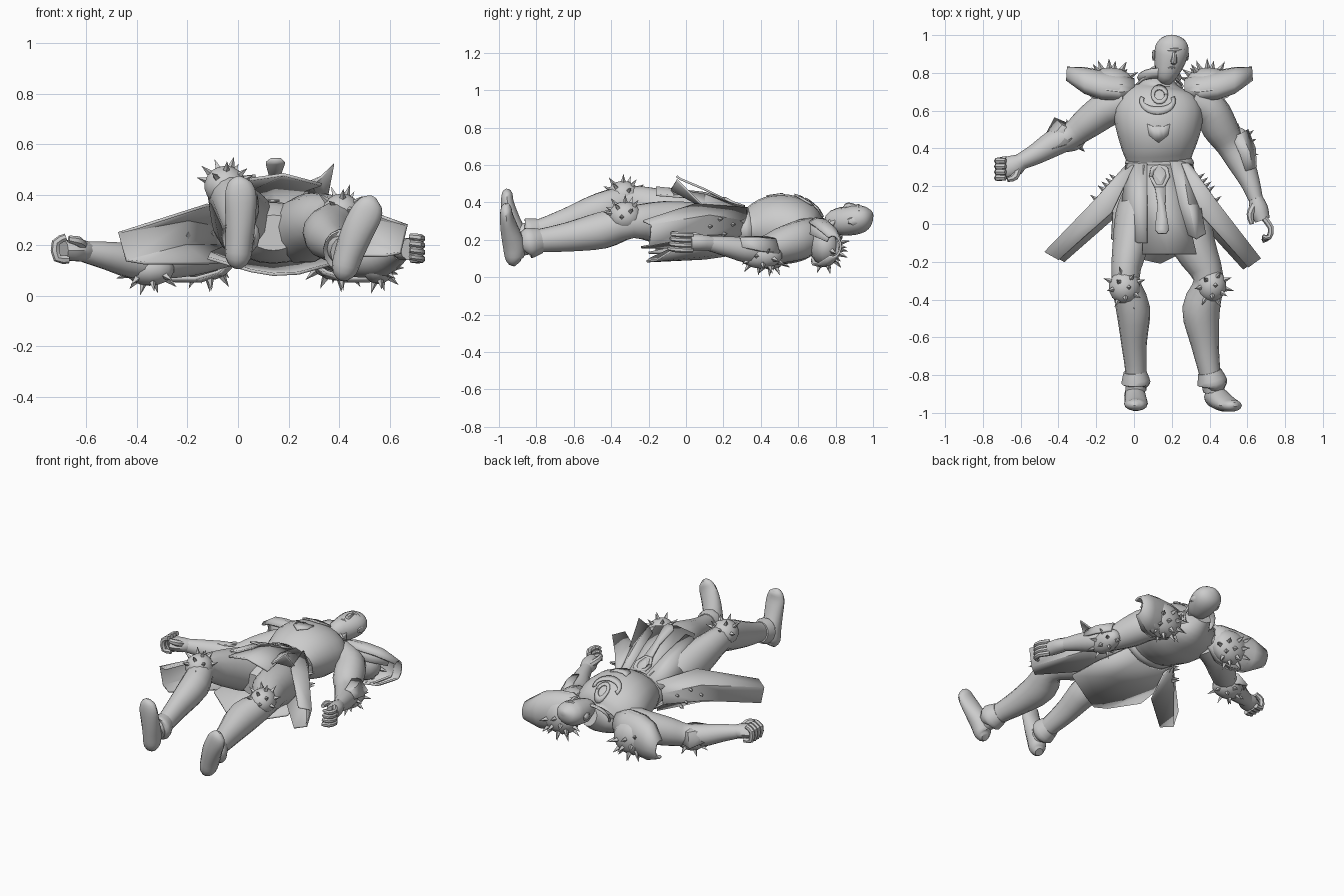
import bpy, bmesh, math
from mathutils import Vector as V
from mathutils.bvhtree import BVHTree

grey = bpy.data.materials.new("plain_grey")
grey.diffuse_color = (0.6, 0.6, 0.6, 1)
X, Y, Z = V((1, 0, 0)), V((0, 1, 0)), V((0, 0, 1))
MID = 0.135  # body centre line


def finish(name, bm, angle=40, thick=0):
    bmesh.ops.recalc_face_normals(bm, faces=bm.faces)
    me = bpy.data.meshes.new(name)
    bm.to_mesh(me)
    bm.free()
    me.materials.append(grey)
    ob = bpy.data.objects.new(name, me)
    bpy.context.collection.objects.link(ob)
    bpy.ops.object.select_all(action='DESELECT')
    ob.select_set(True)
    bpy.context.view_layer.objects.active = ob
    bpy.ops.object.shade_smooth_by_angle(angle=math.radians(angle))
    if thick:
        m = ob.modifiers.new("thickness", 'SOLIDIFY')
        m.thickness, m.offset = thick, 0
    return ob


def smooth_path(pts, sub):
    p = [V(q) for q in pts]
    p = [p[0]] + p + [p[-1]]
    out = []
    for i in range(1, len(p) - 2):
        a, b, c, d = p[i - 1:i + 3]
        for k in range(sub):
            t = k / sub
            out.append(0.5 * (2 * b + (c - a) * t + (2 * a - 5 * b + 4 * c - d) * t * t
                              + (3 * b - a - 3 * c + d) * t ** 3))
    return out + [p[-1]]


def tube(name, stations, ref=Z, n=14, sub=3):
    """Oval limb through stations (x, y, z, half width, half depth)."""
    st = smooth_path(stations, sub)
    bm = bmesh.new()
    rings = []
    for i, s in enumerate(st):
        t = (st[min(i + 1, len(st) - 1)] - st[max(i - 1, 0)]).to_3d().normalized()
        side = t.cross(ref).normalized()
        up = side.cross(t)
        rings.append([bm.verts.new(s.to_3d() + side * s[3] * math.cos(a) + up * s[4] * math.sin(a))
                      for a in (2 * math.pi * k / n for k in range(n))])
    for r, q in zip(rings, rings[1:]):
        for k in range(n):
            bm.faces.new((r[k], r[k - 1], q[k - 1], q[k]))
    bm.faces.new(rings[0])
    bm.faces.new(rings[-1])
    return finish(name, bm)


def sheet(name, rows, thick=0.012, angle=35):
    bm = bmesh.new()
    g = [[bm.verts.new(p) for p in r] for r in rows]
    for r, q in zip(g, g[1:]):
        for k in range(len(r) - 1):
            bm.faces.new((r[k], r[k + 1], q[k + 1], q[k]))
    return finish(name, bm, angle, thick)


def spikes(name, spots, size, sides=4):
    bm = bmesh.new()
    for pos, d in spots:
        m = d.to_track_quat('Z', 'Y').to_matrix().to_4x4()
        m.translation = pos + d * size * 0.6
        bmesh.ops.create_cone(bm, cap_ends=True, segments=sides, radius1=size * 0.48,
                              radius2=0, depth=size * 1.6, matrix=m)
    finish(name, bm, 20)


def spiked_guard(name, c, radii, facing, count, size, reach=0.25):
    c, f = V(c), V(facing).normalized()
    bm = bmesh.new()
    bmesh.ops.create_uvsphere(bm, u_segments=14, v_segments=9, radius=1)
    for v in bm.verts:
        v.co = c + V(v.co[k] * radii[k] for k in range(3))
    finish(name, bm)
    spots = []
    for i in range(count):
        z = 1 - 2 * (i + 0.5) / count
        a, r = i * 2.39996, math.sqrt(1 - z * z)
        d = V((r * math.cos(a), r * math.sin(a), z))
        if d.dot(f) > reach:
            spots.append((c + V(d[k] * radii[k] for k in range(3)), d))
    spikes(name + "_spikes", spots, size)


def flip(p, s=1.0):
    return (MID + (MID - p[0]) * s, *p[1:])


# torso and pelvis
torso = tube("torso", [(.14, -.04, .25, .1, .07), (.14, .06, .25, .18, .12), (.14, .2, .25, .175, .115),
                       (.135, .31, .255, .165, .105), (.13, .4, .265, .195, .15), (.13, .5, .27, .225, .175),
                       (.13, .6, .255, .235, .165), (.13, .69, .235, .19, .125), (.135, .75, .235, .09, .085),
                       (.145, .81, .26, .06, .06)], n=20)
skin = BVHTree.FromPolygons([v.co for v in torso.data.vertices], [p.vertices for p in torso.data.polygons])


def drape(name, rows, lift=0.008):
    out = []
    for r in rows:
        hits = [(skin.ray_cast(V((x, y, 1)), -Z)[0], x, y) for x, y in r]
        out.append([(x, y, (h.z if h else .3) + lift) for h, x, y in hits])
    sheet(name, out, 0.009)


def arc(cx, cy, rx, ry, a0, a1, n=14):
    return [(cx + rx * math.cos(a), cy + ry * math.sin(a))
            for a in (math.radians(a0 + (a1 - a0) * k / n) for k in range(n + 1))]


# chest ornaments
drape("chest_ring", [arc(.135, .685, .045, .05, 0, 360), arc(.135, .685, .026, .028, 0, 360)])
drape("chest_crescent", [arc(.125, .65, .095, .07, 160, 380), arc(.125, .655, .075, .035, 160, 380)])
drape("breastplate_crest", [[(.07, .53), (.105, .515), (.13, .52), (.155, .515), (.19, .53)],
                            [(.08, .47), (.105, .45), (.13, .43), (.155, .45), (.18, .47)]], .003)

# collar
sheet("collar", [[(MID + r * math.cos(a), .755 + .4 * r * math.sin(a) - dy, z + .075 * math.sin(a))
                  for a in (2 * math.pi * k / 16 for k in range(17))]
                 for r, dy, z in ((.125, .03, .245), (.1, 0, .26), (.115, -.025, .27))])

# head
tube("head", [(.155, .765, .27, .045, .035), (.17, .795, .295, .06, .065), (.185, .85, .3, .08, .078),
              (.2, .92, .31, .09, .078), (.205, .965, .325, .075, .06), (.207, .99, .333, .042, .032),
              (.208, 1, .335, .012, .01)], n=16)
tube("nose", [(.213, .915, .373, .01, .012), (.213, .88, .38, .014, .018), (.21, .858, .377, .018, .018),
              (.208, .85, .365, .012, .008)], n=8, sub=2)
tube("brow", [(.15, .915, .357, .01, .01), (.21, .92, .381, .012, .011), (.265, .925, .348, .01, .01)], n=8)
tube("mouth", [(.17, .825, .363, .006, .006), (.195, .828, .368, .009, .009), (.22, .83, .358, .006, .006)], n=8)
for name, x in (("left_ear", .107), ("right_ear", .278)):
    tube(name, [(x, .865, .3, .008, .012), (x, .895, .3, .013, .024), (x, .918, .295, .008, .014)], n=8)

# shoulder armour, mirrored
for side in (0, 1):
    f = flip if side else (lambda p: p)
    tag = ("left", "right")[side]
    spiked_guard(tag + "_shoulder_dome", f((-.125, .745, .17)), (.125, .085, .11),
                 (0, .75, -.65), 46, .035, .3)
    for layer, grow, lo in (("upper", 1, -35), ("lower", .85, -65)):
        rows = []
        for x, y, z, r in ((.0, .715, .22, .06), (-.08, .705, .2, .1), (-.17, .715, .185, .11),
                           (-.26, .74, .175, .1), (-.355, .785, .165, .05)):
            x = x * grow - .01 * (1 - grow)
            rows.append([f((x, y + r * .85 * grow * math.sin(a), z + r * 1.15 * math.cos(a)))
                         for a in (math.radians(lo + (205 - lo) * k / 9) for k in range(10))])
        sheet(f"{tag}_shoulder_{layer}_plate", rows)

# arms
tube("left_arm", [(-.03, .65, .22, .1, .1), (-.14, .61, .19, .095, .1), (-.24, .54, .16, .085, .09),
                  (-.33, .47, .135, .068, .07), (-.42, .43, .14, .07, .07), (-.52, .37, .16, .055, .056),
                  (-.61, .325, .175, .042, .042)])
tube("right_arm", [(.3, .66, .22, .1, .1), (.4, .61, .2, .095, .105), (.455, .51, .17, .095, .095),
                   (.51, .42, .145, .077, .075), (.565, .33, .145, .072, .07), (.615, .22, .165, .052, .055),
                   (.645, .13, .18, .038, .042)])
spiked_guard("left_elbow_guard", (-.35, .455, .105), (.1, .075, .065), (0, .1, -1), 26, .03)
spiked_guard("right_elbow_guard", (.555, .4, .115), (.065, .115, .068), (.6, 0, -.8), 26, .03)
sheet("left_bracer_fin", [[(-.33, .52, .1), (-.33, .5, .17), (-.33, .45, .2)],
                          [(-.42, .56, .1), (-.38, .52, .18), (-.36, .42, .205)],
                          [(-.47, .46, .12), (-.46, .43, .19), (-.45, .39, .2)]])
sheet("right_bracer_fin", [[(.6, .5, .13), (.565, .48, .2), (.52, .46, .21)],
                           [(.64, .4, .14), (.61, .38, .21), (.56, .37, .215)],
                           [(.645, .3, .16), (.625, .29, .21), (.59, .28, .215)]])

# hands
tube("left_palm", [(-.59, .335, .175, .04, .04), (-.64, .305, .18, .06, .045), (-.69, .285, .18, .055, .04)], n=10)
for i in range(4):
    y = .245 + i * .03
    tube(f"left_finger_{i + 1}", [(-.67, y + .01, .145, .017, .017), (-.715, y, .15, .018, .018),
                                  (-.72, y, .21, .018, .018), (-.68, y, .232, .015, .015)], ref=Y, n=7, sub=2)
tube("left_thumb", [(-.61, .3, .19, .02, .02), (-.63, .25, .215, .02, .02), (-.67, .235, .225, .014, .014)], n=7)
tube("right_palm", [(.645, .14, .18, .036, .04), (.66, .08, .185, .05, .045), (.68, .02, .185, .04, .045)], n=10)
for i in range(4):
    z = .145 + i * .027
    tube(f"right_finger_{i + 1}", [(.69, .03, z, .017, .016), (.725, -.02, z, .017, .016),
                                   (.715, -.07, z + .005, .015, .015), (.68, -.09 + i * .008, z + .01, .012, .012)],
         n=7, sub=2)
tube("right_thumb", [(.635, .1, .2, .02, .02), (.615, .05, .22, .019, .019), (.625, .0, .225, .013, .013)], n=7)

# legs
tube("left_leg", [(.06, .14, .26, .12, .12), (.02, .04, .295, .12, .135), (-.02, -.12, .355, .095, .115),
                  (-.045, -.29, .405, .075, .085), (-.005, -.45, .36, .09, .095), (.0, -.63, .295, .068, .078),
                  (.01, -.78, .25, .056, .062), (.01, -.88, .225, .055, .062)])
tube("right_leg", [(.23, .14, .25, .12, .12), (.27, .04, .265, .13, .135), (.32, -.12, .29, .115, .12),
                   (.395, -.29, .295, .08, .088), (.355, -.45, .25, .1, .1), (.375, -.63, .215, .075, .08),
                   (.4, -.78, .195, .058, .064), (.42, -.88, .175, .055, .062)])
spiked_guard("left_knee_guard", (-.05, -.335, .435), (.085, .09, .08), (0, -.1, 1), 26, .03, .1)
spiked_guard("right_knee_guard", (.41, -.325, .325), (.08, .09, .08), (.2, -.1, 1), 26, .03, .1)

# boots
tube("left_boot_cuff", [(.005, -.78, .25, .06, .066), (.01, -.84, .235, .077, .082), (.01, -.85, .233, .06, .066)])
tube("right_boot_cuff", [(.4, -.78, .195, .062, .068), (.415, -.84, .183, .08, .084), (.415, -.85, .18, .06, .066)])
tube("left_boot", [(0, -.89, .12, .025, .025), (0, -.905, .15, .05, .05), (.005, -.91, .22, .056, .06),
                   (.01, -.935, .31, .06, .048), (.01, -.955, .4, .062, .035), (.005, -.955, .45, .045, .028),
                   (.005, -.95, .47, .015, .012)], ref=Y)
tube("right_boot", [(.415, -.9, .075, .025, .025), (.42, -.915, .1, .05, .05), (.44, -.92, .17, .058, .06),
                    (.475, -.945, .26, .064, .048), (.51, -.96, .33, .062, .035), (.525, -.96, .37, .045, .028),
                    (.535, -.955, .39, .015, .012)], ref=Y)

# belt and front skirt
tube("belt", [(.135, .29, .255, .175, .112), (.135, .325, .255, .182, .12), (.135, .35, .255, .17, .112)], n=20)
sheet("left_front_panel", [[(-.04, .32, .3), (.02, .32, .34), (.07, .32, .365)],
                           [(-.06, .12, .34), (.01, .12, .42), (.07, .12, .43)],
                           [(-.02, -.08, .42), (.02, -.1, .47), (.07, -.1, .475)]])
sheet("middle_front_panel", [[(.05, .31, .36), (.135, .31, .38), (.22, .31, .36)],
                             [(.045, .1, .42), (.15, .1, .45), (.27, .1, .42)],
                             [(.045, -.16, .46), (.18, -.16, .48), (.33, -.16, .44)]])
sheet("right_front_panel", [[(.19, .33, .365), (.25, .33, .345), (.31, .31, .29)],
                            [(.24, .1, .43), (.29, .1, .44), (.35, .1, .37)],
                            [(.29, -.06, .44), (.33, -.08, .47), (.38, -.05, .52)]])
sheet("pendant_strap", [[(.1, .27, .385), (.17, .27, .385)], [(.125, .1, .47), (.165, .1, .47)],
                        [(.11, -.03, .525), (.185, -.03, .525)], [(.13, -.05, .54), (.17, -.05, .54)]])
buckle = [(.08, .25), (.09, .3), (.135, .315), (.18, .3), (.19, .25), (.16, .19), (.11, .19), (.08, .25)]
sheet("belt_buckle", [[(MID + (x - MID) * s, .25 + (y - .25) * s, .4 + (.25 - y) * .35) for x, y in buckle]
                      for s in (1, .65)], .015)

# back skirt
sheet("back_skirt", [[(-.04, .31, .2), (.04, .31, .145), (.14, .31, .13), (.23, .31, .145), (.31, .31, .2)],
                     [(-.11, .1, .17), (.02, .1, .115), (.14, .1, .1), (.26, .1, .115), (.38, .1, .17)],
                     [(-.12, -.08, .15), (.05, -.19, .1), (.14, -.21, .085), (.24, -.16, .09), (.42, -.08, .14)]])

# flared hip panels and their studs, mirrored
for tag, f in (("left", lambda p: p), ("right", lambda p: (flip(p, .88)[0], p[1] * 1.1 - .02, p[2] + .03))):
    sheet(tag + "_hip_panel", [[f(p) for p in r] for r in (
        [(.0, .31, .34), (-.04, .31, .27), (-.04, .3, .2), (.01, .29, .14)],
        [(-.12, .06, .36), (-.2, .13, .3), (-.21, .12, .2), (-.12, .02, .13)],
        [(-.4, -.19, .27), (-.47, -.15, .25), (-.44, -.16, .14), (-.37, -.2, .13)])])
    sx = -1 if tag == "left" else 1
    spikes(tag + "_hip_studs", [(V(f(p)), V((sx * .8, .6, .1)).normalized()) for p in (
        (-.1, .24, .25), (-.14, .2, .2), (-.16, .18, .28), (-.2, .13, .24), (-.12, .22, .17))], .03)
